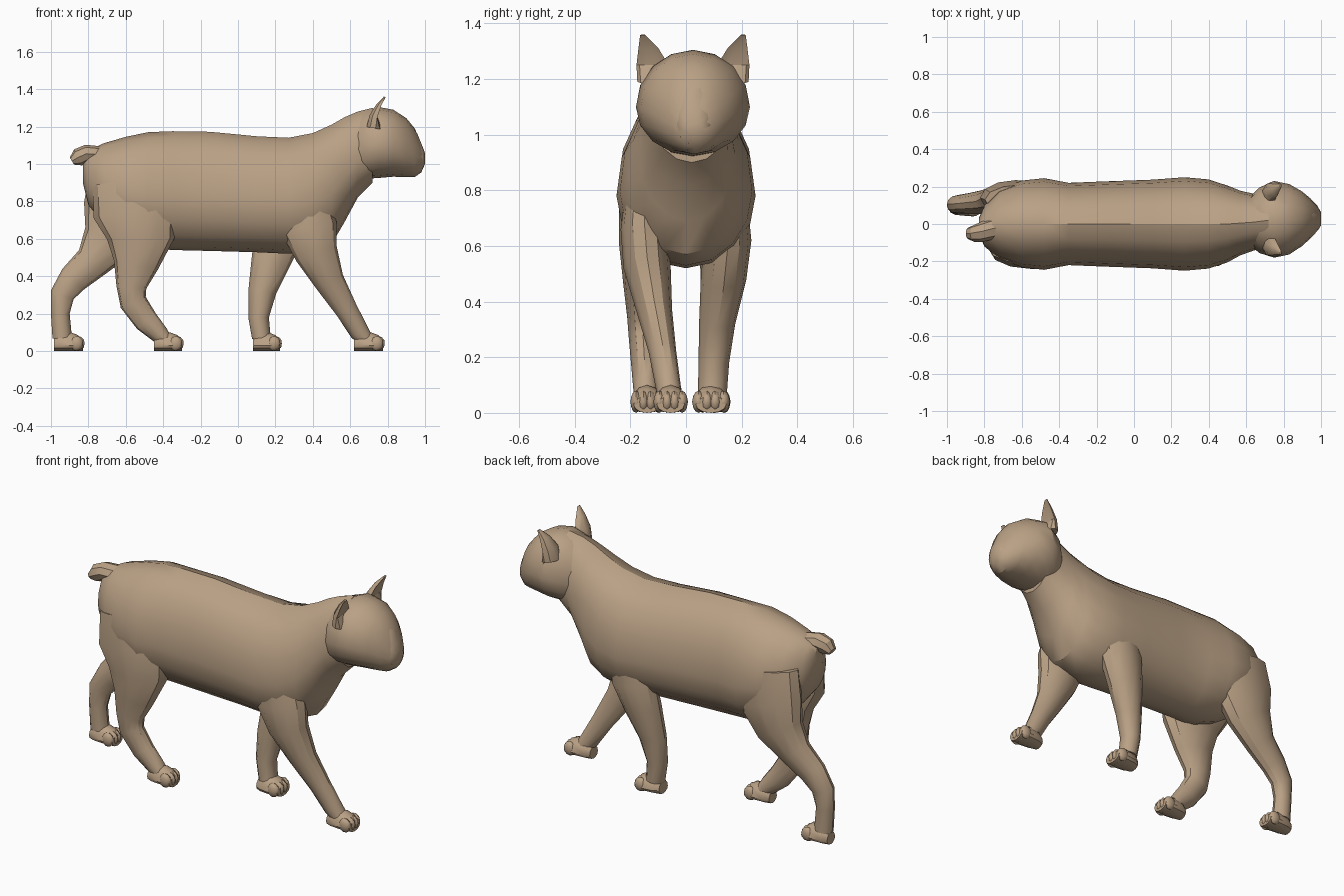
import bpy, bmesh, math
from mathutils import Vector, Matrix

fur = bpy.data.materials.new("tan fur")
fur.diffuse_color = (0.49, 0.355, 0.235, 1)


def loft(bm, rows, n=14, upright=False):
    """Skin rings along a path. Row: (x, y, z, up/front radius, down/back radius, half width)."""
    rings = []
    for i, (x, y, z, up, down, w) in enumerate(rows):
        a, b = rows[max(i - 1, 0)], rows[min(i + 1, len(rows) - 1)]
        t = Vector((1, 0, 0)) if upright else Vector((b[0] - a[0], 0, b[2] - a[2])).normalized()
        u = Vector((-t.z, 0, t.x))
        ring = []
        for k in range(n):
            ang = 2 * math.pi * k / n
            s = math.sin(ang)
            p = Vector((x, y + w * math.cos(ang), z)) + u * s * (up if s > 0 else down)
            p.z = max(p.z, 0)
            ring.append(bm.verts.new(p))
        rings.append(ring)
    for r, s in zip(rings, rings[1:]):
        for k in range(n):
            j = (k + 1) % n
            bm.faces.new((r[k], r[j], s[j], s[k]))
    bm.faces.new(rings[0])
    bm.faces.new(rings[-1])


def finish(name, bm, angle=32):
    bmesh.ops.recalc_face_normals(bm, faces=bm.faces)
    me = bpy.data.meshes.new(name)
    bm.to_mesh(me)
    bm.free()
    me.materials.append(fur)
    ob = bpy.data.objects.new(name, me)
    bpy.context.collection.objects.link(ob)
    bpy.ops.object.select_all(action='DESELECT')
    ob.select_set(True)
    bpy.context.view_layer.objects.active = ob
    bpy.ops.object.shade_smooth_by_angle(angle=math.radians(angle))


def profile(name, rows, wide=0.5, n=16):
    """Horizontal body from (x, y, top, bottom, half width); wide = height of the widest point."""
    bm = bmesh.new()
    out = []
    for x, y, top, bot, w in rows:
        mid = bot + wide * (top - bot)
        out.append((x, y, mid, top - mid, mid - bot, w))
    loft(bm, out, n, True)
    finish(name, bm)


def limb(name, rows, n=12):
    """Limb from (x, y, z, radius, half width)."""
    bm = bmesh.new()
    loft(bm, [(x, y, z, r, r, w) for x, y, z, r, w in rows], n)
    finish(name, bm)


def paw(name, heel, toe, y, w):
    bm = bmesh.new()
    rows = [(heel, .07, .6), (heel + .03, .095, .85), (toe - .08, .1, .95),
            (toe - .04, .085, .95), (toe - .015, .06, .8)]
    loft(bm, [(x, y, .03, h - .03, .03, w * f) for x, h, f in rows], 12, True)
    # four toes
    for k in range(4):
        off = (k - 1.5) / 1.5
        r = w * .34
        m = Matrix.Translation((toe - .036 - .012 * abs(off), y + off * w * .66, .04))
        m = m @ Matrix.Diagonal((.036, r, .04, 1))
        bmesh.ops.create_icosphere(bm, subdivisions=2, radius=1, matrix=m)
    finish(name, bm)


# torso and neck
profile("torso", [
    (-.83, -.01, 1.04, .90, .04), (-.80, -.01, 1.07, .78, .11),
    (-.72, 0, 1.11, .68, .185), (-.60, 0, 1.145, .60, .232),
    (-.48, 0, 1.17, .55, .245), (-.35, 0, 1.175, .54, .22),
    (-.15, 0, 1.172, .535, .228), (.10, 0, 1.148, .528, .237),
    (.27, 0, 1.14, .52, .25), (.40, 0, 1.165, .53, .238),
    (.50, 0, 1.21, .57, .205), (.57, .005, 1.25, .69, .172),
    (.64, .01, 1.28, .82, .152), (.72, .02, 1.30, .90, .14)], wide=.42)

# head
profile("head", [
    (.60, .015, 1.22, .92, .11), (.67, .02, 1.28, .92, .175),
    (.75, .025, 1.305, .925, .205), (.83, .025, 1.29, .932, .188),
    (.90, .028, 1.245, .93, .145), (.945, .03, 1.19, .93, .105),
    (.98, .03, 1.11, .955, .068), (1.0, .03, 1.05, 1.0, .03)], wide=.46)

# muzzle with nose bridge
profile("muzzle", [
    (.88, .028, 1.20, .94, .07), (.93, .028, 1.205, .935, .075),
    (.96, .028, 1.165, .94, .07), (.985, .028, 1.10, .965, .06),
    (1.0, .028, 1.06, 1.0, .035)], n=10)

# ears, cupped towards the front
for name, s in (("left_ear", 1), ("right_ear", -1)):
    bm = bmesh.new()
    c = .025
    loft(bm, [(.735, c + s * .135, 1.19, .05, .04, .065),
              (.745, c + s * .145, 1.25, .045, .0, .058),
              (.765, c + s * .160, 1.31, .028, -.006, .036),
              (.787, c + s * .180, 1.357, .008, .003, .010)], 10)
    finish(name, bm)

# stub tail
limb("tail", [(-.74, -.02, 1.05, .045, .06), (-.81, -.04, 1.055, .048, .055),
              (-.855, -.05, 1.035, .048, .045), (-.888, -.05, 1.015, .022, .03)], 8)

# front legs
limb("front_leg_right", [
    (.36, -.145, .82, .12, .07), (.38, -.15, .66, .15, .085),
    (.42, -.14, .52, .115, .085), (.49, -.115, .37, .08, .065),
    (.58, -.085, .22, .06, .05), (.65, -.065, .10, .052, .046),
    (.69, -.055, .05, .04, .045)])
limb("front_leg_left", [
    (.24, .145, .82, .12, .07), (.22, .15, .62, .13, .085),
    (.175, .135, .48, .105, .082), (.13, .112, .32, .075, .065),
    (.11, .10, .18, .055, .055), (.125, .095, .07, .05, .052)])

# hind legs
limb("hind_leg_right", [
    (-.58, -.13, .92, .20, .08), (-.55, -.145, .75, .225, .095),
    (-.52, -.15, .60, .18, .09), (-.545, -.155, .46, .12, .07),
    (-.57, -.155, .34, .08, .056), (-.56, -.155, .26, .073, .05),
    (-.49, -.15, .16, .065, .046), (-.42, -.145, .09, .05, .045),
    (-.38, -.14, .05, .035, .045)])
limb("hind_leg_left", [
    (-.60, .13, .92, .20, .08), (-.63, .14, .74, .20, .095),
    (-.69, .135, .59, .145, .085), (-.78, .12, .475, .095, .068),
    (-.88, .11, .385, .08, .056), (-.94, .105, .30, .065, .05),
    (-.95, .10, .20, .05, .046), (-.94, .10, .07, .052, .046)])

# paws
paw("front_paw_right", .62, .79, -.055, .062)
paw("front_paw_left", .08, .24, .09, .068)
paw("hind_paw_right", -.45, -.285, -.14, .06)
paw("hind_paw_left", -.985, -.815, .10, .06)
